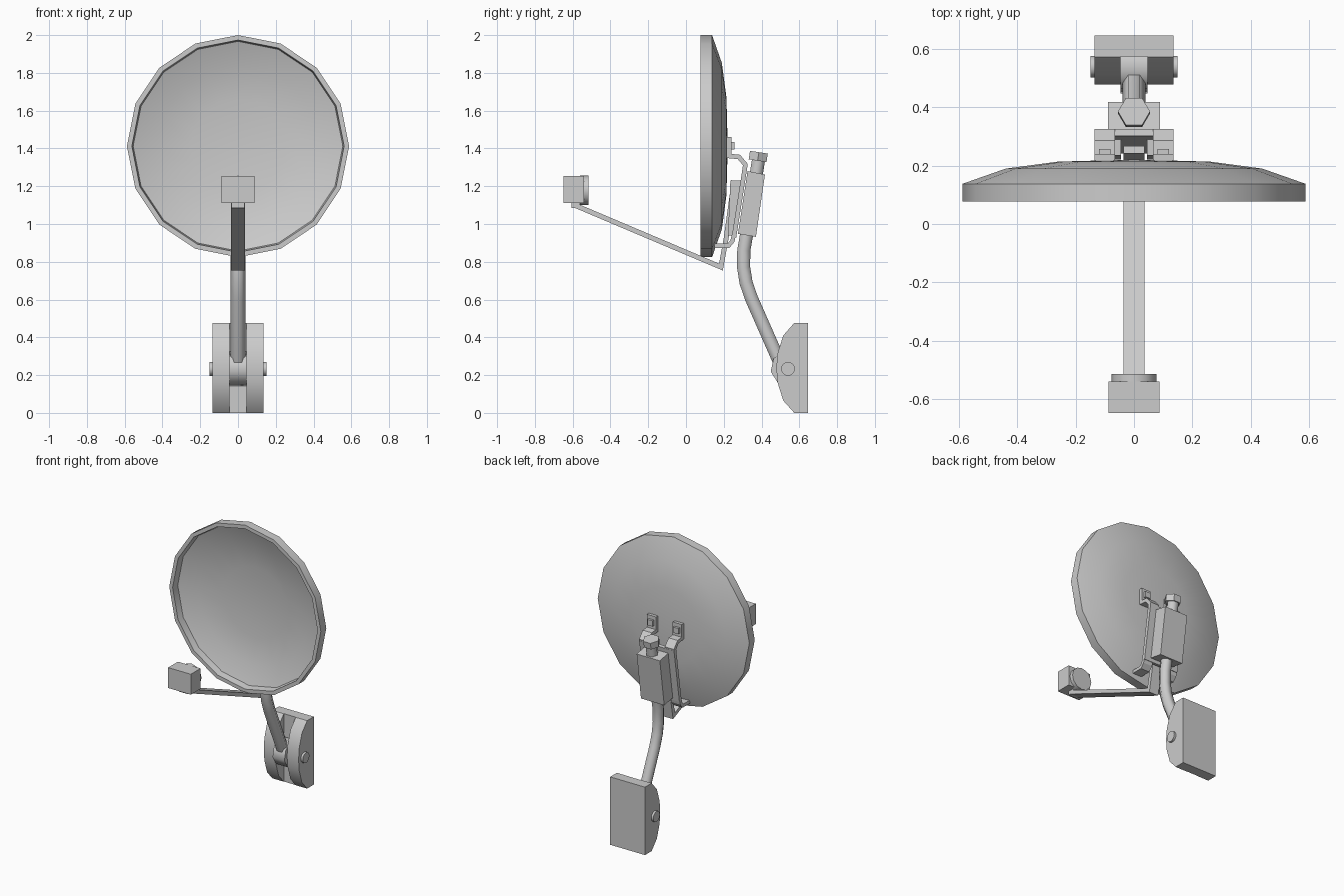
import bpy, bmesh
from math import cos, sin, pi, radians
from mathutils import Vector

if "Cube" in bpy.data.objects:
    bpy.data.objects.remove(bpy.data.objects["Cube"])


def make(name, verts, faces, smooth=None):
    me = bpy.data.meshes.new(name)
    me.from_pydata(verts, [], faces)
    bm = bmesh.new()
    bm.from_mesh(me)
    bmesh.ops.recalc_face_normals(bm, faces=bm.faces)
    bm.to_mesh(me)
    bm.free()
    ob = bpy.data.objects.new(name, me)
    bpy.context.collection.objects.link(ob)
    if smooth:
        bpy.ops.object.select_all(action='DESELECT')
        ob.select_set(True)
        bpy.context.view_layer.objects.active = ob
        bpy.ops.object.shade_smooth_by_angle(angle=radians(smooth))
    return ob


def prism(name, yz, x0, x1, smooth=None):
    """Extrude a side-view (y, z) outline from x0 to x1."""
    n = len(yz)
    verts = [(x, y, z) for x in (x0, x1) for y, z in yz]
    faces = [(i, (i + 1) % n, n + (i + 1) % n, n + i) for i in range(n)]
    faces += [tuple(range(n)), tuple(range(n, 2 * n))]
    return make(name, verts, faces, smooth)


def box(name, x0, x1, y0, y1, z0, z1):
    return prism(name, [(y0, z0), (y1, z0), (y1, z1), (y0, z1)], x0, x1)


def ngon(y, z, r, n, phase=0.0):
    return [(y + r * cos(phase + 2 * pi * i / n), z + r * sin(phase + 2 * pi * i / n))
            for i in range(n)]


def frames(path):
    """Mitred side vectors along a path in the y-z plane."""
    pts = [Vector(p) for p in path]
    out = []
    for i, p in enumerate(pts):
        a = (p - pts[i - 1]).normalized() if i else (pts[1] - p).normalized()
        b = (pts[i + 1] - p).normalized() if i < len(pts) - 1 else a
        t = (a + b).normalized()
        out.append((p, Vector((-t.y, t.x)) / max(t.dot(a), 0.5)))
    return out


def strip(name, path, thick, x0, x1):
    """Bent flat bar following a side-view path."""
    fr = frames(path)
    left = [tuple(p + s * thick / 2) for p, s in fr]
    right = [tuple(p - s * thick / 2) for p, s in fr]
    return prism(name, left + right[::-1], x0, x1)


def tube(name, path, r, n=6, smooth=None):
    verts = []
    for p, s in frames(path):
        for i in range(n):
            a = 2 * pi * i / n
            q = p + s * r * sin(a)
            verts.append((r * cos(a), q.x, q.y))
    m = len(path)
    faces = [(k * n + i, k * n + (i + 1) % n, (k + 1) * n + (i + 1) % n, (k + 1) * n + i)
             for k in range(m - 1) for i in range(n)]
    faces += [tuple(range(n)), tuple(range((m - 1) * n, m * n))]
    return make(name, verts, faces, smooth)


def lathe_y(name, profile, cz, n, smooth=None):
    """Revolve (radius, y) points about a y axis at height cz, poles at both ends."""
    verts, rings = [], []
    for r, y in profile:
        k = 1 if r == 0 else n
        rings.append([len(verts) + i for i in range(k)])
        verts += [(r * sin(2 * pi * i / n), y, cz + r * cos(2 * pi * i / n)) for i in range(k)]
    faces = []
    for a, b in zip(rings, rings[1:]):
        for i in range(n):
            j = (i + 1) % n
            f = [a[i % len(a)], a[j % len(a)], b[j % len(b)], b[i % len(b)]]
            faces.append(tuple(dict.fromkeys(f)))
    return make(name, verts, faces, smooth)


# Reflector dish with rim and hollow front
lathe_y("dish", [(0, 0.205), (0.25, 0.197), (0.43, 0.17), (0.555, 0.125), (0.562, 0.078),
                 (0.588, 0.078), (0.588, 0.138), (0.44, 0.19), (0.26, 0.214), (0, 0.221)],
        1.412, 16, 30)

# Feed arm, bent up behind the dish
strip("feed_arm", [(-0.59, 1.10), (0.185, 0.772), (0.212, 0.92), (0.255, 1.23)],
      0.026, -0.036, 0.036)

# Receiver at the arm tip
box("receiver_body", -0.088, 0.088, -0.648, -0.54, 1.112, 1.255)
lathe_y("receiver_horn", [(0, -0.56), (0.078, -0.56), (0.078, -0.515), (0, -0.515)],
        1.178, 12, 40)
box("receiver_neck", -0.035, 0.035, -0.605, -0.56, 1.085, 1.125)

# Dish mounting plate with paired side flanges, arms, feet and bolts
strip("mount_plate", [(0.254, 0.93), (0.314, 1.31)], 0.024, -0.135, 0.135)
for side, tag in ((-1, "left"), (1, "right")):
    def xs(a, b):
        return (side * a, side * b)
    strip("upper_arm_" + tag, [(0.309, 1.28), (0.314, 1.315), (0.28, 1.355), (0.228, 1.36),
                               (0.228, 1.46)], 0.024, *xs(0.065, 0.135))
    strip("lower_foot_" + tag, [(0.26, 0.97), (0.246, 0.91), (0.225, 0.885), (0.15, 0.885)],
          0.022, *xs(0.065, 0.135))
    prism("side_flange_" + tag, [(0.222, 0.94), (0.25, 0.94), (0.292, 1.23), (0.235, 1.23)],
          *xs(0.045, 0.065))
    box("arm_bolt_" + tag, *xs(0.08, 0.12), 0.236, 0.257, 1.395, 1.435)

# Mast clamp and mast
prism("mast_clamp", [(0.275, 0.948), (0.37, 0.932), (0.418, 1.262), (0.326, 1.28)],
      -0.09, 0.09)
tube("mast", [(0.385, 1.345), (0.320, 0.94), (0.306, 0.86), (0.305, 0.77), (0.318, 0.69),
              (0.345, 0.61), (0.495, 0.27)], 0.04, 6, 65)
tube("mast_cap", [(0.379, 1.335), (0.386, 1.38)], 0.055, 6)

# Pivot in the wall bracket
prism("pivot_barrel", ngon(0.54, 0.235, 0.093, 8, radians(10)), -0.046, 0.046, 50)
prism("pivot_bolt", ngon(0.54, 0.233, 0.037, 12), -0.15, 0.15, 40)

# Wall bracket: back plate and two curved cheeks
box("wall_plate", -0.135, 0.135, 0.575, 0.647, 0, 0.476)
cheek = [(0.60, 0), (0.573, 0), (0.515, 0.065), (0.485, 0.16), (0.478, 0.238),
         (0.485, 0.316), (0.515, 0.41), (0.573, 0.476), (0.60, 0.476)]
for side, tag in ((-1, "left"), (1, "right")):
    prism("bracket_cheek_" + tag, cheek, side * 0.046, side * 0.135, 40)
